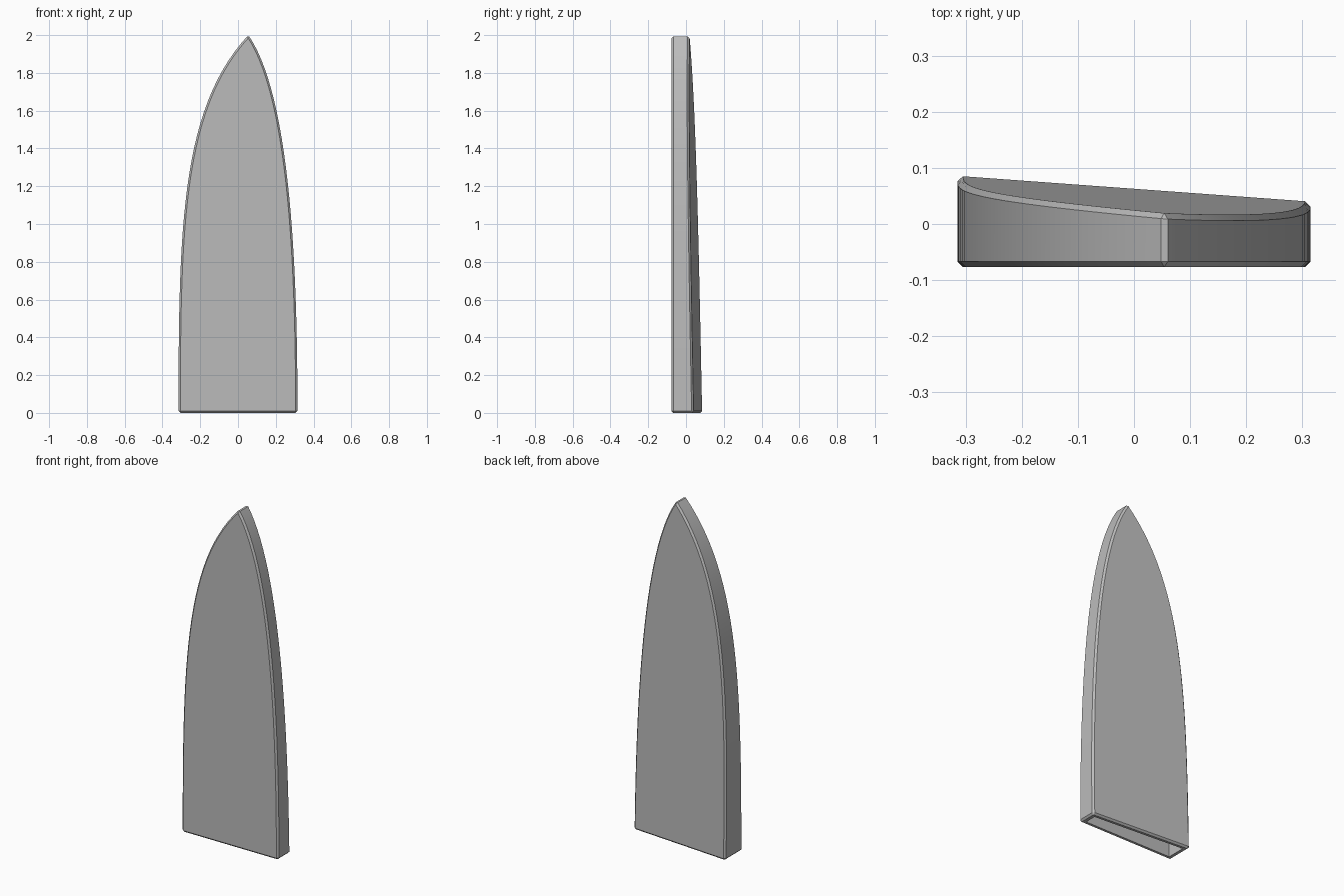
import bpy
import bmesh
from mathutils import Vector
from mathutils.geometry import interpolate_bezier

default = bpy.data.objects.get("Cube")
if default:
    bpy.data.objects.remove(default, do_unlink=True)

# One plain grey plastic
grey = bpy.data.materials.new("grey plastic")
grey.use_nodes = True
colour = (0.5, 0.5, 0.5, 1)
grey.diffuse_color = colour
grey.node_tree.nodes["Principled BSDF"].inputs["Base Color"].default_value = colour

FRONT = -0.077
TIP = Vector((0.055, 2, 0))


def back(x, z):
    """Slanted back plane: thicker at the base and toward the right side."""
    return 0.063 - 0.073 * x - 0.02 * z


def outline(steps=28):
    """Pointed blade outline as (x, z, 0) points, left base to right base."""
    right = interpolate_bezier(Vector((-0.315, 0, 0)), Vector((-0.315, 1.0, 0)),
                               Vector((-0.30, 1.62, 0)), TIP, steps)
    left = interpolate_bezier(TIP, Vector((0.275, 1.68, 0)),
                              Vector((0.315, 0.8, 0)), Vector((0.315, 0, 0)), steps)
    return right + left[1:]


def slab(name, points, wall):
    """Extrude an outline between the front and back planes, inset by wall."""
    bm = bmesh.new()
    front = [bm.verts.new((x, FRONT + wall, z)) for x, z in points]
    rear = [bm.verts.new((x, back(x, z) - wall, z)) for x, z in points]
    bm.faces.new(front)
    bm.faces.new(rear[::-1])
    for i in range(len(points)):
        j = (i + 1) % len(points)
        bm.faces.new((front[j], front[i], rear[i], rear[j]))
    bmesh.ops.recalc_face_normals(bm, faces=bm.faces)
    mesh = bpy.data.meshes.new(name)
    bm.to_mesh(mesh)
    bm.free()
    mesh.materials.append(grey)
    obj = bpy.data.objects.new(name, mesh)
    bpy.context.collection.objects.link(obj)
    return obj


# Outer shell and the hollow that opens through its base
shape = [(p.x, p.y) for p in outline()]
sheath = slab("blade_sheath", shape, 0)
hollow = slab("hollow_cutter", [(x * 0.91, z * 0.98 - 0.03) for x, z in shape], 0.025)
hollow.hide_render = True

# Chamfered rims
bevel = sheath.modifiers.new("chamfer", "BEVEL")
bevel.width = 0.01
bevel.segments = 1
bevel.limit_method = "ANGLE"
bevel.angle_limit = 0.6
bevel.use_clamp_overlap = False

cut = sheath.modifiers.new("hollow", "BOOLEAN")
cut.operation = "DIFFERENCE"
cut.solver = "EXACT"
cut.object = hollow

# Bake the modifiers and drop the cutter
bpy.ops.object.select_all(action="DESELECT")
sheath.select_set(True)
bpy.context.view_layer.objects.active = sheath
for name in ("chamfer", "hollow"):
    bpy.ops.object.modifier_apply(modifier=name)
bpy.data.objects.remove(hollow, do_unlink=True)
bpy.ops.object.shade_smooth_by_angle(angle=0.5)
